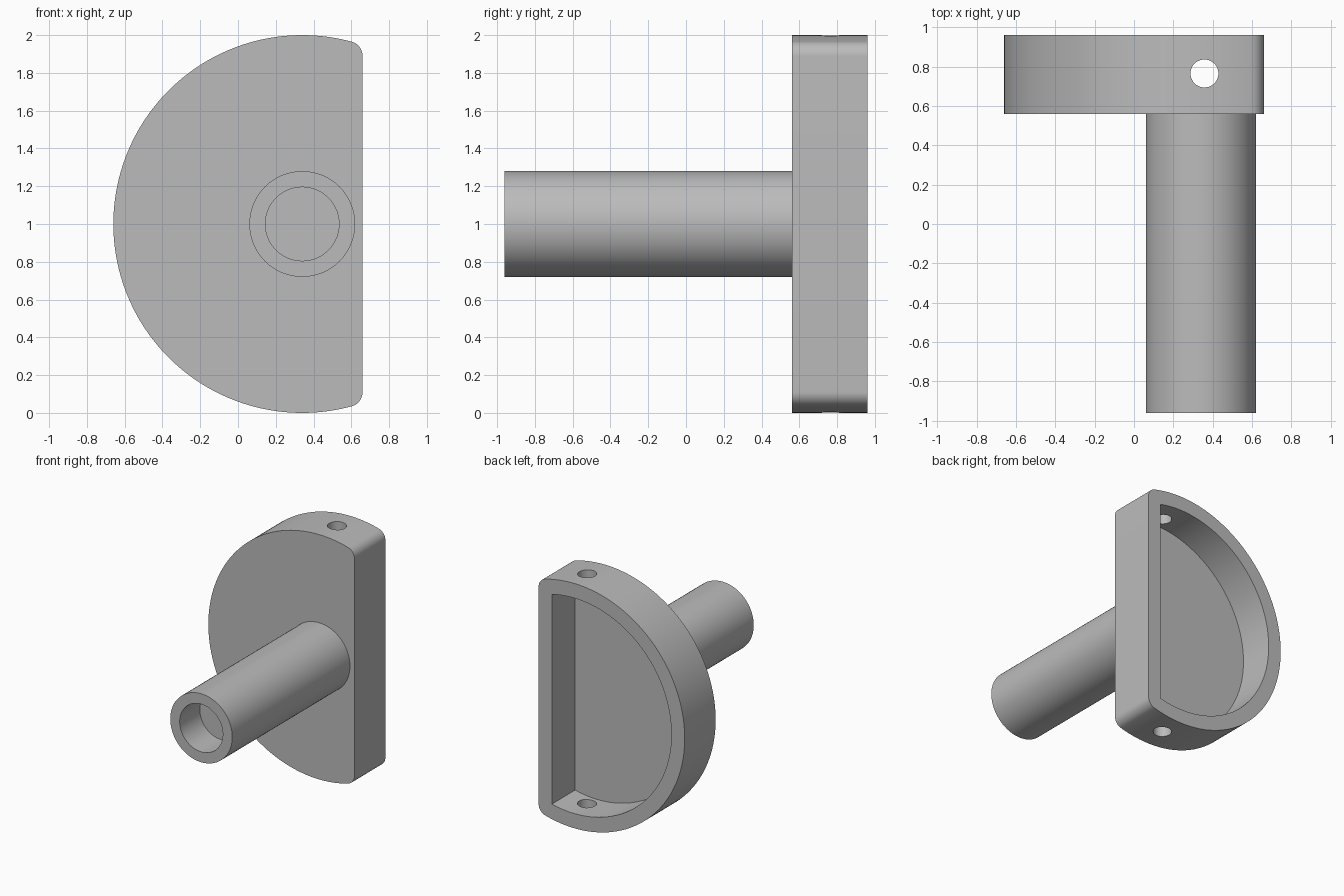
import bpy, bmesh
from math import sin, cos, atan2, pi, radians, sqrt
from mathutils import Matrix, Vector

cube = bpy.data.objects.get("Cube")
if cube:
    bpy.data.objects.remove(cube, do_unlink=True)

CX, CZ = 0.34, 1.0              # shared axis of disc and shaft
FRONT, BACK = 0.56, 0.96        # housing depth range
FLAT = 0.66                     # x of the flat side
WALL, FLOOR = 0.12, 0.10

grey = bpy.data.materials.new("plain grey")
grey.use_nodes = True
grey.diffuse_color = (0.5, 0.5, 0.5, 1)
grey.node_tree.nodes["Principled BSDF"].inputs["Base Color"].default_value = (0.5, 0.5, 0.5, 1)


def make_object(name, bm):
    bmesh.ops.recalc_face_normals(bm, faces=bm.faces)
    mesh = bpy.data.meshes.new(name)
    bm.to_mesh(mesh)
    bm.free()
    mesh.materials.append(grey)
    obj = bpy.data.objects.new(name, mesh)
    bpy.context.collection.objects.link(obj)
    return obj


def arc(cx, cz, r, a0, a1, n):
    return [(cx + r * cos(a0 + (a1 - a0) * i / n), cz + r * sin(a0 + (a1 - a0) * i / n))
            for i in range(n + 1)]


def d_outline(radius, flat, fillet):
    """Disc cut by a vertical flat, with optional rounded corners."""
    reach = flat - CX - fillet
    rise = sqrt((radius - fillet) ** 2 - reach ** 2)
    a = atan2(rise, reach)
    pts = arc(CX, CZ, radius, a, 2 * pi - a, 120)
    if fillet:
        fx = flat - fillet
        pts += arc(fx, CZ - rise, fillet, -a, 0, 10)[1:]
        pts += arc(fx, CZ + rise, fillet, 0, a, 10)[:-1]
    return pts


def prism(name, outline, y0, y1):
    bm = bmesh.new()
    face = bm.faces.new([bm.verts.new((x, y0, z)) for x, z in outline])
    top = bmesh.ops.extrude_face_region(bm, geom=[face])["geom"]
    bmesh.ops.translate(bm, vec=(0, y1 - y0, 0),
                        verts=[v for v in top if isinstance(v, bmesh.types.BMVert)])
    return make_object(name, bm)


def rod(name, radius, length, matrix, sides):
    bm = bmesh.new()
    bmesh.ops.create_cone(bm, cap_ends=True, segments=sides, radius1=radius,
                          radius2=radius, depth=length, matrix=matrix)
    return make_object(name, bm)


def rod_along_y(name, radius, y0, y1, sides=72):
    place = Matrix.Translation((CX, (y0 + y1) / 2, CZ)) @ Matrix.Rotation(pi / 2, 4, 'X')
    return rod(name, radius, y1 - y0, place, sides)


def combine(target, tool, operation):
    tool.hide_render = True
    mod = target.modifiers.new(operation.title(), 'BOOLEAN')
    mod.operation, mod.solver, mod.object = operation, 'EXACT', tool
    bpy.context.view_layer.objects.active = target
    bpy.ops.object.modifier_apply(modifier=mod.name)
    bpy.data.objects.remove(tool, do_unlink=True)


# D-shaped housing with a pocket open to the back
housing = prism("housing_with_shaft", d_outline(1.0, FLAT, 0.08), FRONT, BACK)
pocket = prism("pocket_cutter", d_outline(1.0 - WALL, FLAT - WALL, 0), FRONT + FLOOR, BACK + 0.1)
combine(housing, pocket, 'DIFFERENCE')

# Shaft with a blind bore at its front end
combine(housing, rod_along_y("shaft", 0.28, -BACK, FRONT + 0.04), 'UNION')
combine(housing, rod_along_y("bore_cutter", 0.195, -BACK - 0.1, -BACK + 0.26), 'DIFFERENCE')

# Vertical pin hole through the top and bottom rim
pin = rod("pin_cutter", 0.071, 2.4, Matrix.Translation((0.358, 0.765, CZ)), 40)
combine(housing, pin, 'DIFFERENCE')

# Smooth curved walls, crisp edges
bpy.ops.object.select_all(action='DESELECT')
housing.select_set(True)
bpy.context.view_layer.objects.active = housing
bpy.ops.object.shade_smooth_by_angle(angle=radians(30))
